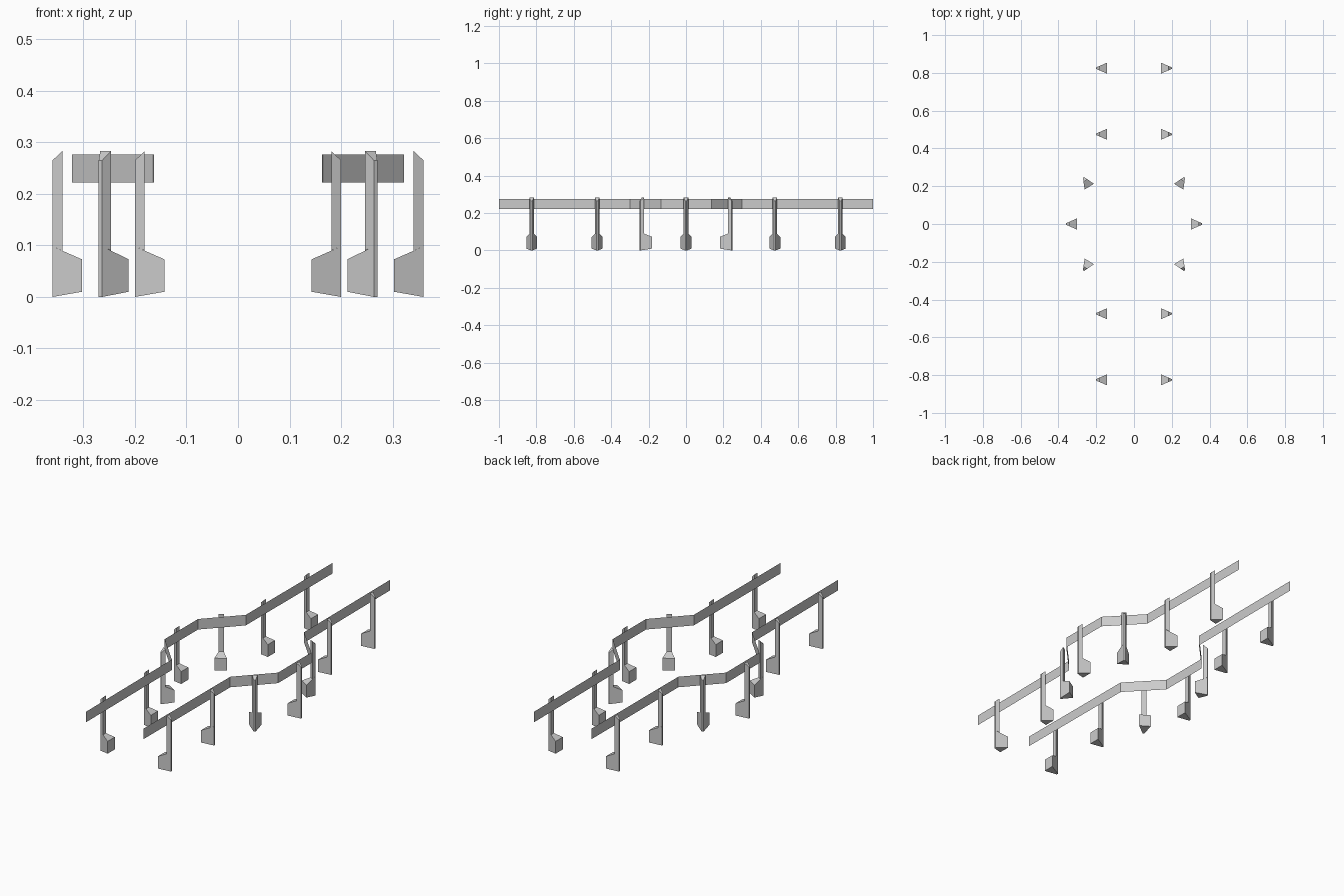
import bpy
import bmesh
from math import radians, cos, sin
from mathutils import Matrix, Vector

cube = bpy.data.objects.get("Cube")
if cube:
    bpy.data.objects.remove(cube, do_unlink=True)

grey = bpy.data.materials.new("plain grey")
grey.use_nodes = True
colour = (0.6, 0.6, 0.6, 1)
grey.diffuse_color = colour
grey.node_tree.nodes["Principled BSDF"].inputs["Base Color"].default_value = colour

DEPTH = 0.057            # foot length, from the narrow outer edge inwards
TIP, WIDE = 0.004, 0.029  # half widths at the outer edge and the inner end


def finish(bm, name):
    mesh = bpy.data.meshes.new(name)
    bm.to_mesh(mesh)
    bm.free()
    mesh.materials.append(grey)
    obj = bpy.data.objects.new(name, mesh)
    bpy.context.collection.objects.link(obj)
    return obj


def wedge(name, profile, place):
    """Side profile of (distance inwards, z), widened towards the inner end."""
    bm = bmesh.new()
    sides = []
    for side in (-1, 1):
        ring = []
        for d, z in profile:
            half = TIP + (WIDE - TIP) * d / DEPTH
            ring.append(bm.verts.new((-d, side * half, z)))
        sides.append(ring)
        bm.faces.new(ring)
    a, b = sides
    for i in range(len(profile)):
        j = (i + 1) % len(profile)
        bm.faces.new((a[i], a[j], b[j], b[i]))
    bmesh.ops.recalc_face_normals(bm, faces=bm.faces)
    bm.transform(place)
    finish(bm, name)


def rail(name, side):
    """Thin band bulging outwards around the middle."""
    half = [(0.163, 1.0), (0.166, 0.3), (0.322, 0.135)]
    path = [(x, -y) for x, y in half] + [(x, y) for x, y in reversed(half)]
    bm = bmesh.new()
    rows = [[bm.verts.new((side * x, y, z)) for x, y in path] for z in (0.222, 0.276)]
    low, high = rows
    for i in range(len(path) - 1):
        quad = [low[i], low[i + 1], high[i + 1], high[i]]
        bm.faces.new(quad if side > 0 else quad[::-1])
    finish(bm, name)


foot = [(0, 0), (0, 0.098), (DEPTH, 0.073), (DEPTH, 0.010)]
post = [(0, 0.098), (0, 0.265), (0.019, 0.283), (0.019, 0.090)]

# Outer edge position and outward angle of each support on one side
supports = [(0.36, 0, 0)]
for s in (-1, 1):
    supports += [(0.2, s * 0.825, 0), (0.2, s * 0.475, 0), (0.267, s * 0.246, s * 58)]

for side, label in ((1, "left"), (-1, "right")):
    rail(label + "_rail", side)
    for i, (x, y, angle) in enumerate(supports):
        turn = radians(angle)
        heading = Vector((side * cos(turn), sin(turn), 0))
        place = Matrix.Translation((side * x, y, 0)) @ heading.to_track_quat('X', 'Z').to_matrix().to_4x4()
        wedge(f"{label}_foot_{i + 1}", foot, place)
        wedge(f"{label}_post_{i + 1}", post, place)
